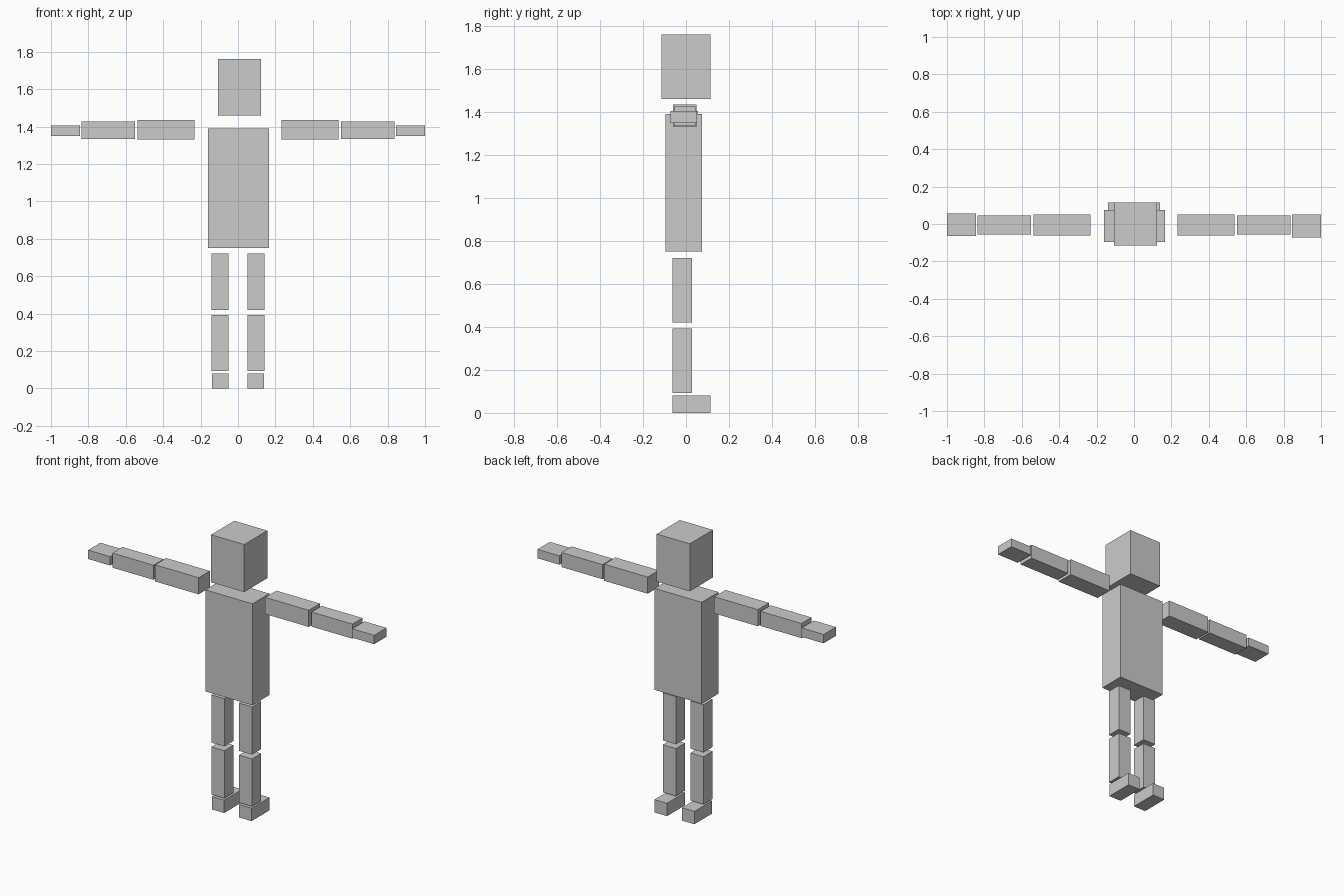
import bpy

if "Cube" in bpy.data.objects:
    bpy.data.objects.remove(bpy.data.objects["Cube"])


def box(name, x, y, z):
    """Box from (min, max) ranges on each axis."""
    bpy.ops.mesh.primitive_cube_add(size=1, location=[sum(r) / 2 for r in (x, y, z)])
    ob = bpy.context.object
    ob.name = name
    ob.scale = [r[1] - r[0] for r in (x, y, z)]
    bpy.ops.object.transform_apply(location=False, rotation=False, scale=True)
    return ob


# Head and torso
box("head", (-0.107, 0.124), (-0.115, 0.115), (1.46, 1.76))
box("torso", (-0.161, 0.167), (-0.095, 0.074), (0.75, 1.39))

# Limbs, repeated on both sides
for side, s in (("left", -1), ("right", 1)):
    def limb(part, x, y, z):
        box(f"{side}_{part}", sorted((s * x[0], s * x[1])), y, z)

    # Arm
    limb("upper_arm", (0.232, 0.536), (-0.061, 0.050), (1.33, 1.435))
    limb("forearm", (0.551, 0.837), (-0.055, 0.045), (1.334, 1.426))
    hand_y = (-0.065, 0.057) if s < 0 else (-0.071, 0.052)
    limb("hand", (0.846, 1.0), hand_y, (1.349, 1.405))

    # Leg
    limb("thigh", (0.051, 0.142), (-0.063, 0.028), (0.42, 0.721))
    limb("shin", (0.051, 0.142), (-0.063, 0.028), (0.093, 0.393))
    limb("foot", (0.052, 0.139), (-0.063, 0.115), (0.0, 0.081))
